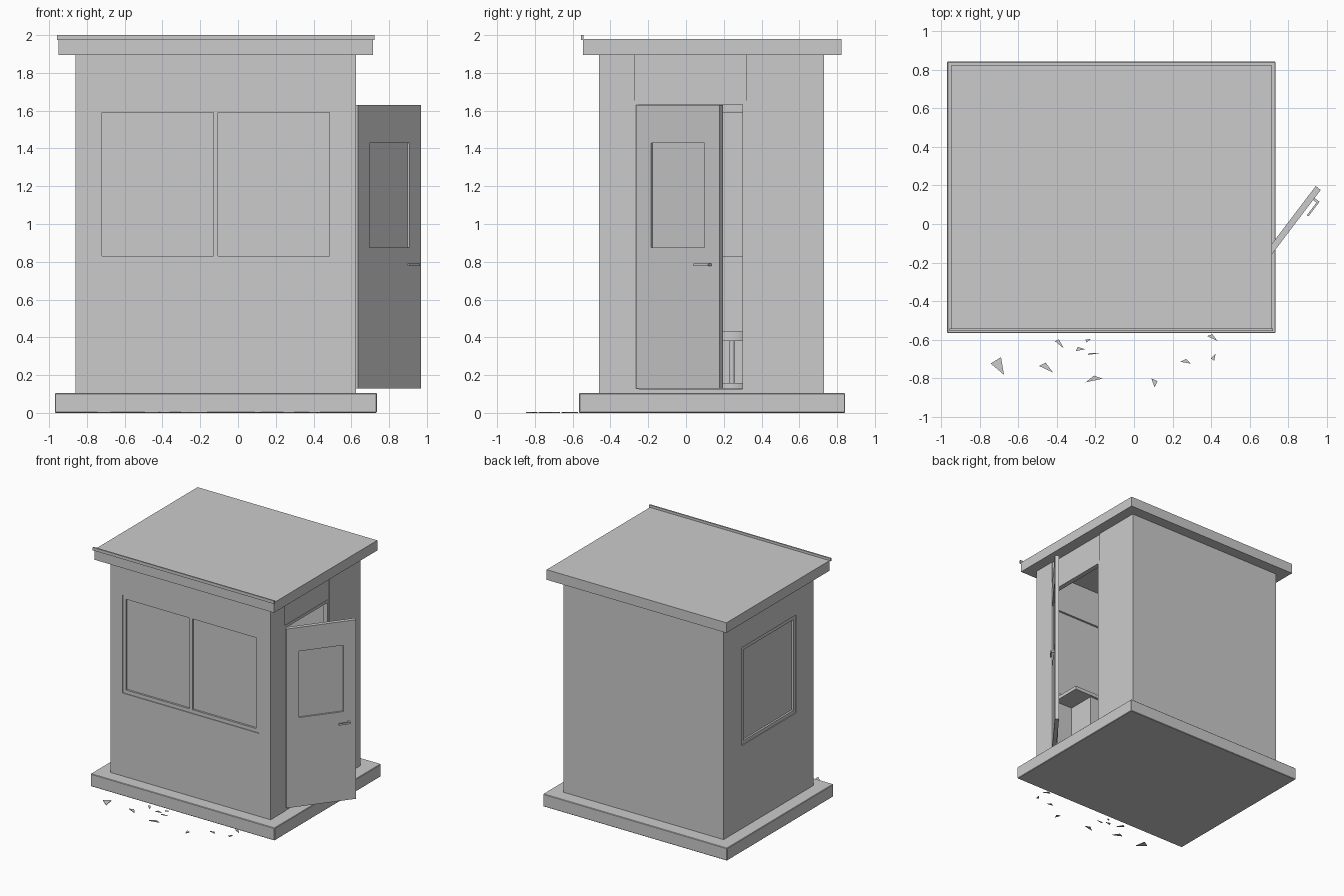
import bpy, bmesh, math, random
from mathutils import Matrix, Vector

cube = bpy.data.objects.get("Cube")
if cube:
    bpy.data.objects.remove(cube)

grey = bpy.data.materials.new("plain_grey")
grey.use_nodes = True
COLOUR = (0.6, 0.6, 0.6, 1)
grey.diffuse_color = COLOUR
grey.node_tree.nodes["Principled BSDF"].inputs["Base Color"].default_value = COLOUR


def finish(name, bm):
    mesh = bpy.data.meshes.new(name)
    bm.to_mesh(mesh)
    bm.free()
    mesh.materials.append(grey)
    obj = bpy.data.objects.new(name, mesh)
    bpy.context.collection.objects.link(obj)
    return obj


def box(name, x, y, z, bevel=0):
    """Box spanning the given (low, high) pairs."""
    bm = bmesh.new()
    bmesh.ops.create_cube(bm, size=1)
    spans = (x, y, z)
    for v in bm.verts:
        v.co = Vector([(s[0] + s[1]) / 2 + c * (s[1] - s[0]) for s, c in zip(spans, v.co)])
    if bevel:
        bmesh.ops.bevel(bm, geom=bm.edges[:], offset=bevel, segments=1, affect='EDGES')
    return finish(name, bm)


def cylinder(name, centre, radius, z, sides=32):
    bm = bmesh.new()
    bmesh.ops.create_cone(bm, cap_ends=True, segments=sides, radius1=radius, radius2=radius,
                          depth=z[1] - z[0],
                          matrix=Matrix.Translation((*centre, (z[0] + z[1]) / 2)))
    obj = finish(name, bm)
    bpy.context.view_layer.objects.active = obj
    obj.select_set(True)
    bpy.ops.object.shade_smooth_by_angle()
    obj.select_set(False)
    return obj


def frame(name, along, z, width, make):
    """Four bars around an opening; make(name, along, z) places each bar."""
    (a, b), (c, d) = along, z
    make(name + "_bottom", (a, b), (c, c + width))
    make(name + "_top", (a, b), (d - width, d))
    make(name + "_start", (a, a + width), (c + width, d - width))
    make(name + "_end", (b - width, b), (c + width, d - width))


# Main dimensions
LEFT, RIGHT, FRONT, BACK = -0.86, 0.625, -0.46, 0.73
FLOOR, TOP, WALL = 0.105, 1.895, 0.045
SILL, HEAD, BAR = 0.80, 1.62, 0.03
inner_y = (FRONT + WALL, BACK - WALL)

# Plinth, floor and roof
box("plinth", (-0.97, 0.735), (-0.566, 0.843), (0, FLOOR), 0.004)
box("floor", (LEFT + WALL, RIGHT - WALL), inner_y, (FLOOR, 0.13))
box("roof", (-0.95, 0.715), (-0.545, 0.822), (TOP, 1.98))
box("roof_front_lip", (-0.958, 0.722), (-0.555, -0.543), (1.975, 2.0))

# Back wall
box("back_wall", (LEFT, RIGHT), (BACK - WALL, BACK), (FLOOR, TOP))


def window_wall(name, span, opening, make):
    """Wall strips around a window opening; make(name, along, z, inset, depth)."""
    make(name + "_lower", span, (FLOOR, SILL), 0, WALL)
    make(name + "_upper", span, (HEAD, TOP), 0, WALL)
    make(name + "_pier_start", (span[0], opening[0]), (SILL, HEAD), 0, WALL)
    make(name + "_pier_end", (opening[1], span[1]), (SILL, HEAD), 0, WALL)
    frame(name + "_window_frame", opening, (SILL, HEAD), BAR,
          lambda n, a, z: make(n, a, z, 0.006, WALL))
    make(name + "_glass", (opening[0] + BAR, opening[1] - BAR),
         (SILL + BAR, HEAD - BAR), 0.022, 0.028)


def front_part(name, along, z, inset, depth):
    return box(name, along, (FRONT + inset, FRONT + depth), z)


def side_part(name, along, z, inset, depth):
    return box(name, (LEFT + inset, LEFT + depth), along, z)


# Front wall with a two-pane window, far side wall with a single pane
window_wall("front_wall", (LEFT, RIGHT), (-0.75, 0.515), front_part)
front_part("front_window_mullion", (-0.13, -0.105), (SILL + BAR, HEAD - BAR), 0.006, WALL)
window_wall("side_wall", inner_y, (-0.23, 0.487), side_part)

# Doorway wall
door_wall = (RIGHT - WALL, RIGHT)
box("door_wall_front", door_wall, (inner_y[0], -0.27), (FLOOR, TOP))
box("door_wall_back", door_wall, (0.32, inner_y[1]), (FLOOR, TOP))
box("door_header", (RIGHT - WALL, RIGHT - 0.008), (-0.27, 0.32), (1.655, TOP))
frame("door_frame", (-0.27, 0.32), (FLOOR, 1.655), 0.022,
      lambda n, a, z: box(n, (RIGHT - WALL, RIGHT - 0.004), a, z))

# Open door leaf, built closed and swung on its hinge
L, S, THICK = 0.553, 0.1, (-0.027, 0.006)
parts = [
    box("door_lower_panel", THICK, (0, L), (0.13, 0.875)),
    box("door_top_rail", THICK, (0, L), (1.43, 1.63)),
    box("door_hinge_stile", THICK, (0, S), (0.875, 1.43)),
    box("door_latch_stile", THICK, (L - S, L), (0.875, 1.43)),
    box("door_glass", (-0.014, -0.007), (S, L - S), (0.875, 1.43)),
    box("door_handle_stem", (0.006, 0.036), (0.487, 0.5), (0.778, 0.792)),
    box("door_handle_bar", (0.028, 0.038), (0.405, 0.5), (0.778, 0.792)),
]
swing = Matrix.Translation((0.63, -0.26, 0)) @ Matrix.Rotation(math.radians(-37.2), 4, 'Z')
for part in parts:
    part.data.transform(swing)

# Desk under the front window
box("desk_top", (LEFT + WALL, 0.47), (inner_y[0], -0.16), (0.74, 0.77))
box("desk_cabinet", (LEFT + WALL, 0.3), (inner_y[0], -0.18), (0.13, 0.74))

# Round stool
stool = (-0.1, 0.243)
cylinder("stool_seat", stool, 0.15, (0.38, 0.43))
cylinder("stool_post", stool, 0.014, (0.155, 0.385), 16)
cylinder("stool_foot", stool, 0.12, (0.13, 0.158))

# Glass shards on the ground: x, y, length, width, angle
shards = [(-0.69, -0.73, 0.09, 0.06, -40), (-0.38, -0.62, 0.06, 0.02, -40),
          (-0.28, -0.645, 0.05, 0.02, 10), (-0.24, -0.6, 0.03, 0.015, 40),
          (-0.21, -0.67, 0.06, 0.01, 8), (-0.45, -0.74, 0.08, 0.03, -25),
          (-0.21, -0.8, 0.09, 0.025, 12), (0.11, -0.82, 0.05, 0.025, -70),
          (0.27, -0.71, 0.055, 0.02, -10), (0.41, -0.69, 0.035, 0.02, 80),
          (0.41, -0.585, 0.06, 0.02, -25)]
random.seed(4)
for i, (x, y, length, width, angle) in enumerate(shards):
    bm = bmesh.new()
    tip = random.uniform(-0.4, 0.1) * length
    face = bm.faces.new([bm.verts.new(p) for p in
                         ((-length / 2, -width / 2, 0), (length / 2, -width / 2, 0),
                          (tip, width / 2, 0))])
    top = bmesh.ops.extrude_face_region(bm, geom=[face])["geom"]
    bmesh.ops.translate(bm, vec=(0, 0, 0.005),
                        verts=[g for g in top if isinstance(g, bmesh.types.BMVert)])
    bmesh.ops.recalc_face_normals(bm, faces=bm.faces[:])
    bm.transform(Matrix.Translation((x, y, 0)) @ Matrix.Rotation(math.radians(angle), 4, 'Z'))
    finish("glass_shard_%02d" % (i + 1), bm)
